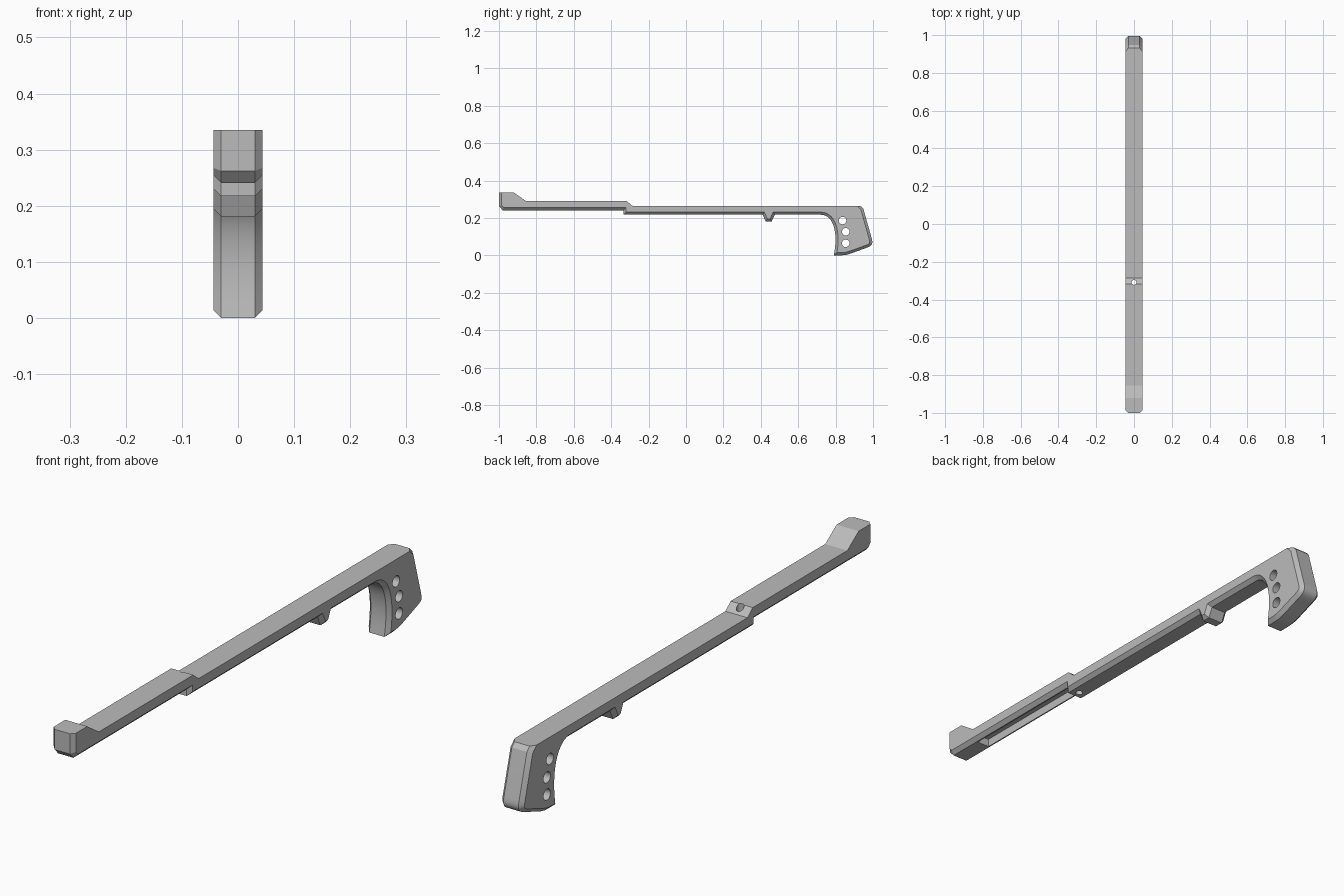
import bpy, bmesh, math
from mathutils import Matrix, Vector

cube = bpy.data.objects.get("Cube")
if cube:
    bpy.data.objects.remove(cube, do_unlink=True)

HALF = 0.044      # half width of the bar
CHAMFER = 0.014

grey = bpy.data.materials.new("plain_grey")
grey.use_nodes = True
colour = (0.5, 0.5, 0.5, 1)
grey.diffuse_color = colour
grey.node_tree.nodes["Principled BSDF"].inputs["Base Color"].default_value = colour


def make_object(name, bm):
    bmesh.ops.recalc_face_normals(bm, faces=bm.faces)
    mesh = bpy.data.meshes.new(name)
    bm.to_mesh(mesh)
    bm.free()
    obj = bpy.data.objects.new(name, mesh)
    bpy.context.collection.objects.link(obj)
    mesh.materials.append(grey)
    return obj


def curve(a, b, c, d, steps):
    """Points of a cubic Bezier curve, both ends included."""
    a, b, c, d = map(Vector, (a, b, c, d))
    for i in range(steps + 1):
        t = i / steps
        p = a*(1-t)**3 + b*3*t*(1-t)**2 + c*3*t*t*(1-t) + d*t**3
        yield tuple(p)


# Side outline (y, z): plain upper edge, then chamfered grip, underside and nose
upper = [(-1, 0.335), (-0.92, 0.335), (-0.855, 0.29), (-0.317, 0.29),
         (-0.287, 0.265), (0.933, 0.265)]
grip_back = [(0.948, 0.25)] + list(curve((0.993, 0.09), (1.003, 0.06), (0.99, 0.048), (0.965, 0.04), 6))
grip_foot = list(curve((0.89, 0.013), (0.87, 0.006), (0.855, 0), (0.83, 0), 4)) + [(0.79, 0)]
grip_front = list(curve((0.795, 0.03), (0.81, 0.13), (0.785, 0.217), (0.72, 0.217), 14))
underside = [(0.475, 0.217), (0.458, 0.181), (0.426, 0.181), (0.41, 0.217),
             (-0.335, 0.217), (-0.335, 0.241), (-0.98, 0.241), (-1, 0.262)]
outline = upper + grip_back + grip_foot + grip_front + underside

# Main body: extruded outline with chamfered lower and end edges
bm = bmesh.new()
sides = [[bm.verts.new((x, y, z)) for y, z in outline] for x in (-HALF, HALF)]
count = len(outline)
for side in sides:
    bm.faces.new(side)
for i in range(count):
    j = (i + 1) % count
    bm.faces.new((sides[0][i], sides[0][j], sides[1][j], sides[1][i]))
bmesh.ops.recalc_face_normals(bm, faces=bm.faces)
rim = [bm.edges.get((s[i], s[(i + 1) % count])) for s in sides
       for i in range(len(upper) - 1, count)]
bmesh.ops.bevel(bm, geom=rim, offset=CHAMFER, segments=1, affect='EDGES', clamp_overlap=False)
body = make_object("body_with_grip", bm)


def cut(cutter):
    cutter.hide_render = True
    mod = body.modifiers.new(cutter.name, 'BOOLEAN')
    mod.operation = 'DIFFERENCE'
    mod.solver = 'EXACT'
    mod.object = cutter
    bpy.context.view_layer.objects.active = body
    bpy.ops.object.modifier_apply(modifier=mod.name)
    bpy.data.objects.remove(cutter, do_unlink=True)


def drill(name, place, radius, turn):
    bm = bmesh.new()
    bmesh.ops.create_cone(bm, cap_ends=True, segments=24, radius1=radius, radius2=radius,
                          depth=0.3, matrix=Matrix.Translation(place) @ turn)
    cut(make_object(name, bm))


# Three cross holes in the grip and one upright hole at the step
across = Matrix.Rotation(math.pi / 2, 4, 'Y')
for y, z in ((0.837, 0.186), (0.854, 0.126), (0.854, 0.064)):
    drill("grip_hole", (0, y, z), 0.02, across)
drill("step_hole", (0, -0.309, 0.25), 0.013, Matrix())

# Channel under the front bar
bm = bmesh.new()
bmesh.ops.create_cube(bm, size=1, matrix=Matrix.Translation((0, -0.5925, 0.246))
                      @ Matrix.Diagonal((0.05, 0.515, 0.05, 1)))
cut(make_object("underside_channel", bm))

bpy.ops.object.select_all(action='DESELECT')
body.select_set(True)
bpy.context.view_layer.objects.active = body
bpy.ops.object.shade_smooth_by_angle(angle=math.radians(25))
